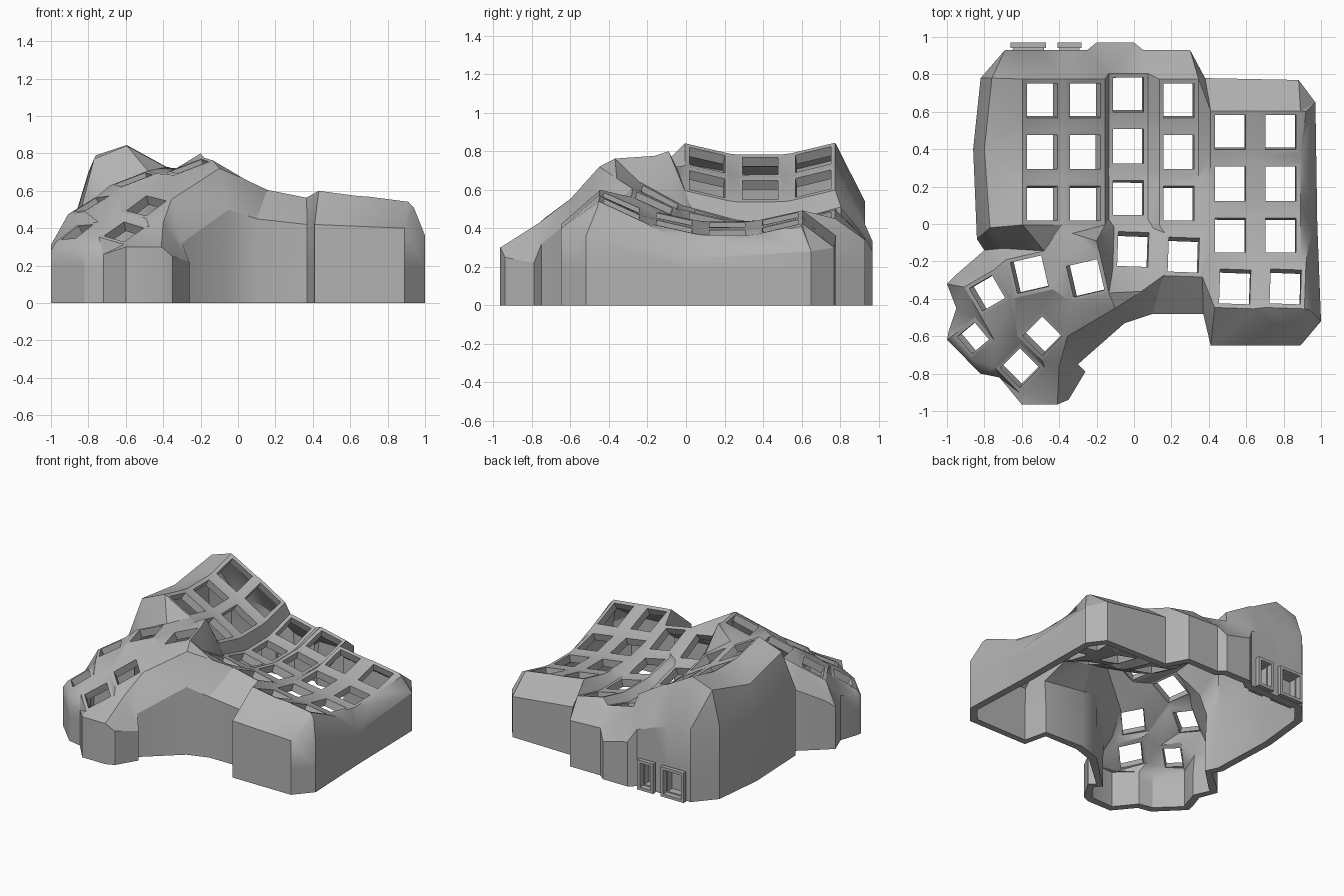
import bpy, bmesh
from math import radians, cos, sin
from mathutils import Vector
from mathutils.geometry import delaunay_2d_cdt

cube = bpy.data.objects.get("Cube")
if cube:
    bpy.data.objects.remove(cube)

grey = bpy.data.materials.new("matte grey")
grey.use_nodes = True
colour = (0.45, 0.45, 0.45, 1)
grey.diffuse_color = colour
grey.node_tree.nodes["Principled BSDF"].inputs["Base Color"].default_value = colour


def finish(name, bm, thickness):
    """Turn a surface into an object with an inward wall thickness."""
    mesh = bpy.data.meshes.new(name)
    bm.to_mesh(mesh)
    bm.free()
    obj = bpy.data.objects.new(name, mesh)
    bpy.context.collection.objects.link(obj)
    mesh.materials.append(grey)
    solid = obj.modifiers.new("thickness", 'SOLIDIFY')
    solid.thickness = thickness
    solid.offset = -1
    bpy.ops.object.select_all(action='DESELECT')
    obj.select_set(True)
    bpy.context.view_layer.objects.active = obj
    bpy.ops.object.modifier_apply(modifier=solid.name)
    bpy.ops.object.shade_smooth_by_angle(angle=radians(30))


points, pads, holes = [], [], []
SIGNS = ((-1, -1), (1, -1), (1, 1), (-1, 1))


def loop(coords):
    start = len(points)
    points.extend(Vector(c) for c in coords)
    return list(range(start, len(points)))


def key(height, x, y, hx, hy, rim, turn=0):
    """Square key seat: outer pad loop and inner hole loop on a height rule."""
    c, s = cos(radians(turn)), sin(radians(turn))
    for target, cut in ((pads, 0), (holes, rim)):
        corners = []
        for i, j in SIGNS:
            u, v = i * (hx - cut), j * (hy - cut)
            px, py = x + u * c - v * s, y + u * s + v * c
            corners.append((px, py, height(px, py)))
        target.append(loop(corners))


# Outer shoulder of the case, clockwise from the back left corner
shoulder = [
    (-.82, .78, .54), (-.69, .93, .54), (-.63, .93, .53), (-.5, .93, .5),
    (-.38, .93, .47), (-.31, .93, .44), (-.25, .93, .42), (-.2, .97, .33),
    (0, .97, .28), (.05, .93, .35), (.3, .93, .34), (.38, .78, .36),
    (.88, .77, .3), (.97, .65, .28), (.98, 0, .24), (1, -.52, .36),
    (.89, -.65, .4), (.41, -.65, .42), (.37, -.48, .42), (.1, -.48, .45),
    (-.05, -.53, .5), (-.3, -.75, .32), (-.26, -.79, .22), (-.35, -.94, .25),
    (-.41, -.965, .3), (-.6, -.965, .3), (-.72, -.82, .26), (-.82, -.8, .27),
    (-1, -.62, .28), (-.99, -.57, .29), (-.95, -.45, .33), (-1, -.32, .31),
    (-.95, -.27, .36), (-.8, -.14, .45), (-.84, -.08, .5), (-.86, .4, .5),
]
ring = loop(reversed(shoulder))

# Finger columns: x, back row y, number of rows, mid height, side slope, curl
columns = [
    (-.49, .66, 3, .72, .55, .43), (-.26, .66, 3, .595, .6, .43),
    (-.03, .69, 4, .41, .22, .5), (.24, .66, 4, .41, .22, .41),
    (.515, .49, 4, .415, .15, .4), (.785, .49, 4, .375, .15, .42),
]
for cx, back, rows, mid, slope, curl in columns:
    def bowl(x, y):
        return mid - slope * (x - cx) + curl * (y - back + .28) ** 2
    for r in range(rows):
        shift = .025 if r == 3 else 0
        key(bowl, cx + shift, back - .275 * r, .105, .115, .023, -shift * 80)

# Thumb keys: centre, slopes along x and y, half size, turn
thumbs = [
    (-.26, -.29, .73, .35, .15, .105, 13), (-.56, -.27, .66, .35, .15, .105, 13),
    (-.785, -.37, .53, .5, .2, .09, 30), (-.86, -.61, .38, .5, .35, .08, 40),
    (-.49, -.6, .52, .25, .5, .095, 45), (-.61, -.77, .38, .2, .5, .095, 45),
]
for cx, cy, cz, gx, gy, half, turn in thumbs:
    def tilt(x, y):
        return cz + gx * (x - cx) + gy * (y - cy)
    key(tilt, cx, cy, half, half, .02, turn)

# Ridge points: left side, thumb joint, thumb corner and right rim
loop([(-.76, .78, .79), (-.8, .4, .7), (-.77, -.02, .77), (-.7, -.13, .58),
      (-.33, -.05, .72), (-.2, -.09, .8), (-.1, -.45, .72), (.04, -.36, .66),
      (-.4, -.76, .43),
      (.94, -.46, .51), (.93, -.1, .37), (.92, .22, .33), (.92, .6, .41)])

# Top surface: fill the shoulder outline around the key holes
faces = [ring] + pads + holes
first_hole = 1 + len(pads)
flat, _, tris, origin, _, owners = delaunay_2d_cdt(
    [p.xy for p in points], [], faces, 1, 1e-5)


def lift(p, source):
    near = points[source[0]] if source else min(points, key=lambda q: (q.xy - p).length)
    return (p.x, p.y, near.z)


bm = bmesh.new()
verts = [bm.verts.new(lift(p, o)) for p, o in zip(flat, origin)]
for tri, own in zip(tris, owners):
    if 0 in own and max(own) < first_hole:
        bm.faces.new([verts[i] for i in tri])

# Side walls in level bands, with two socket openings at the back
sockets = ((-.63, -.5), (-.38, -.31))
lookup = {o: verts[i] for i, src in enumerate(origin) for o in src}
levels = [[lookup[i] for i in ring]]
for z in (.19, .03, 0):
    levels.append([bm.verts.new((points[i].x, points[i].y, z)) for i in ring])
for band in range(3):
    upper, lower = levels[band], levels[band + 1]
    for i in range(len(ring)):
        j = (i + 1) % len(ring)
        middle = (upper[i].co + upper[j].co) / 2
        opening = middle.y > .9 and any(a < middle.x < b for a, b in sockets)
        if not (band == 1 and opening):
            bm.faces.new((upper[i], lower[i], lower[j], upper[j]))
bmesh.ops.delete(bm, geom=[v for v in bm.verts if not v.link_faces], context='VERTS')
bmesh.ops.recalc_face_normals(bm, faces=bm.faces)
bm.normal_update()
if sum(f.normal.z * f.calc_area() for f in bm.faces) < 0:
    bmesh.ops.reverse_faces(bm, faces=bm.faces)
finish("case_shell", bm, .055)

# Raised frames with a closed pocket behind each socket
for name, (a, b) in zip(("wide_socket_frame", "narrow_socket_frame"), sockets):
    bm = bmesh.new()
    a, b = a - .03, b + .03
    corners = [bm.verts.new(c) for c in
               ((b, .97, 0), (a, .97, 0), (a, .97, .22), (b, .97, .22))]
    face = bm.faces.new(corners)
    bm.normal_update()
    bmesh.ops.inset_region(bm, faces=[face], thickness=.03, use_boundary=True)
    bm.normal_update()
    bmesh.ops.inset_region(bm, faces=[face], thickness=.001, depth=-.1)
    bm.normal_update()
    finish(name, bm, .03)
